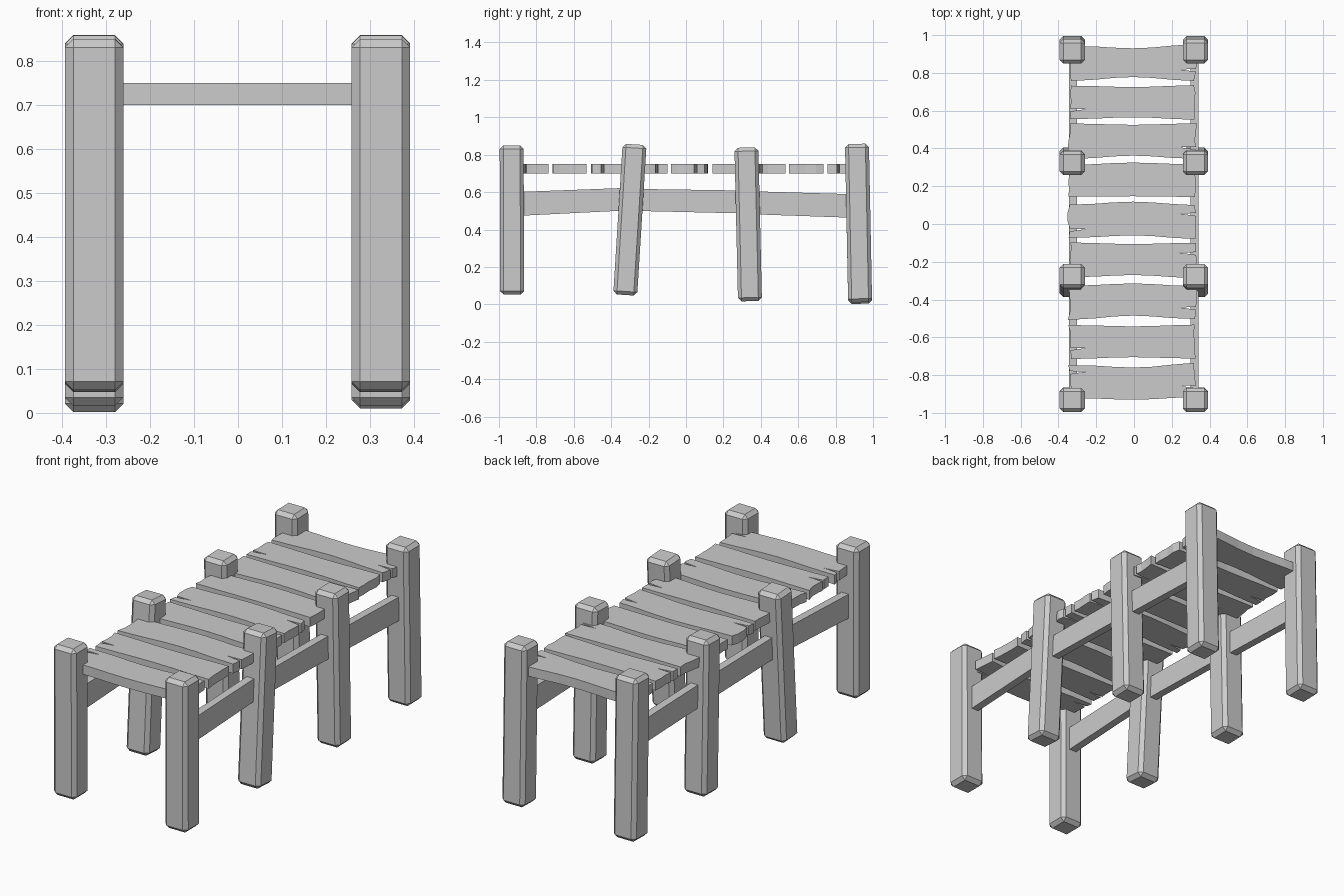
import bpy, bmesh, math, random
from mathutils import Matrix

if "Cube" in bpy.data.objects:
    bpy.data.objects.remove(bpy.data.objects["Cube"])
random.seed(4)


def finish(bm, name):
    bmesh.ops.recalc_face_normals(bm, faces=bm.faces)
    me = bpy.data.meshes.new(name)
    bm.to_mesh(me)
    bm.free()
    ob = bpy.data.objects.new(name, me)
    bpy.context.collection.objects.link(ob)
    return ob


def prism(name, outline, shift):
    """Extrude a closed outline of 3D points along a vector."""
    bm = bmesh.new()
    face = bm.faces.new([bm.verts.new(p) for p in outline])
    ext = bmesh.ops.extrude_face_region(bm, geom=[face])
    moved = [g for g in ext["geom"] if isinstance(g, bmesh.types.BMVert)]
    bmesh.ops.translate(bm, verts=moved, vec=shift)
    return finish(bm, name)


def post(name, x, y0, z0, y1, z1):
    """Chamfered square post leaning from (y0, z0) to (y1, z1)."""
    bm = bmesh.new()
    bmesh.ops.create_cube(bm, size=1)
    bmesh.ops.scale(bm, verts=bm.verts, vec=(0.133, 0.128, math.hypot(y1 - y0, z1 - z0)))
    bmesh.ops.bevel(bm, geom=bm.edges[:], offset=0.019, segments=1, affect='EDGES')
    lean = Matrix.Rotation(-math.atan2(y1 - y0, z1 - z0), 4, 'X')
    bmesh.ops.transform(bm, verts=bm.verts,
                        matrix=Matrix.Translation((x, (y0 + y1) / 2, (z0 + z1) / 2)) @ lean)
    finish(bm, name)


# Posts: bottom y, bottom z, top y, top z
posts = [(-0.93, 0.052, -0.932, 0.85), (-0.325, 0.05, -0.275, 0.855),
         (0.342, 0.017, 0.323, 0.838), (0.931, 0.007, 0.914, 0.858)]
for side, x, drop in (("left", -0.327, 0.004), ("right", 0.325, -0.004)):
    for i, (y0, z0, y1, z1) in enumerate(posts):
        post(f"{side}_post_{i + 1}", x, y0, z0 - (drop if i == 3 else 0), y1, z1)

# Side rails: y, bottom z, top z
rail = [(-0.92, 0.472, 0.6), (-0.36, 0.5, 0.621), (-0.2, 0.498, 0.616),
        (0.27, 0.487, 0.609), (0.4, 0.48, 0.603), (0.92, 0.462, 0.588)]
for side, x in (("left", -0.345), ("right", 0.3)):
    outline = [(x, y, b) for y, b, t in rail] + [(x, y, t) for y, b, t in reversed(rail)]
    prism(f"{side}_rail", outline, (0.042, 0, 0))


def plank_end(x, low, high, crack):
    """Jagged plank end from low to high y, with an optional split."""
    s = 1 if x > 0 else -1
    pts = [(x + random.uniform(-0.012, 0.008), low + (high - low) * f)
           for f in (0, 0.22, 0.5, 0.78, 1)]
    if crack is not None:
        pts = [p for p in pts if abs(p[1] - crack) > 0.015]
        pts += [(x, crack - 0.009), (x - s * 0.085, crack + 0.003), (x, crack + 0.006)]
        pts.sort(key=lambda p: p[1])
    return pts


# Planks: lower edge (left, middle, right), upper edge (left, middle, right), splits
planks = [
    ((-0.922, -0.93, -0.915), (-0.747, -0.76, -0.735), -0.785, -0.86),
    ((-0.715, -0.705, -0.712), (-0.535, -0.542, -0.533), -0.66, None),
    ((-0.508, -0.485, -0.503), (-0.327, -0.315, -0.33), None, -0.445),
    ((-0.282, -0.27, -0.287), (-0.098, -0.106, -0.1), None, -0.155),
    ((-0.073, -0.06, -0.08), (0.102, 0.118, 0.1), -0.03, 0.052),
    ((0.145, 0.147, 0.143), (0.312, 0.325, 0.316), None, None),
    ((0.343, 0.362, 0.345), (0.532, 0.525, 0.533), None, 0.403),
    ((0.555, 0.565, 0.552), (0.732, 0.725, 0.735), 0.605, None),
    ((0.757, 0.778, 0.757), (0.943, 0.93, 0.953), None, 0.815),
]
steps = (0.2, 0.35, 0.5, 0.65, 0.8)


def edge(ys):
    """Points of a gently wavy long edge, left to right."""
    l, m, r = ys
    out = []
    for t in steps:
        k = 0.5 - 0.5 * math.cos(2 * math.pi * t)
        out.append((-0.34 + 0.67 * t, (l + (r - l) * t) * (1 - k) + m * k))
    return out


for i, (low, high, crack_l, crack_r) in enumerate(planks):
    ring = (edge(low) + plank_end(0.328, low[2], high[2], crack_r)
            + edge(high)[::-1] + plank_end(-0.34, low[0], high[0], crack_l)[::-1])
    prism(f"plank_{i + 1}", [(x, y, 0.7) for x, y in ring], (0, 0, 0.05))
